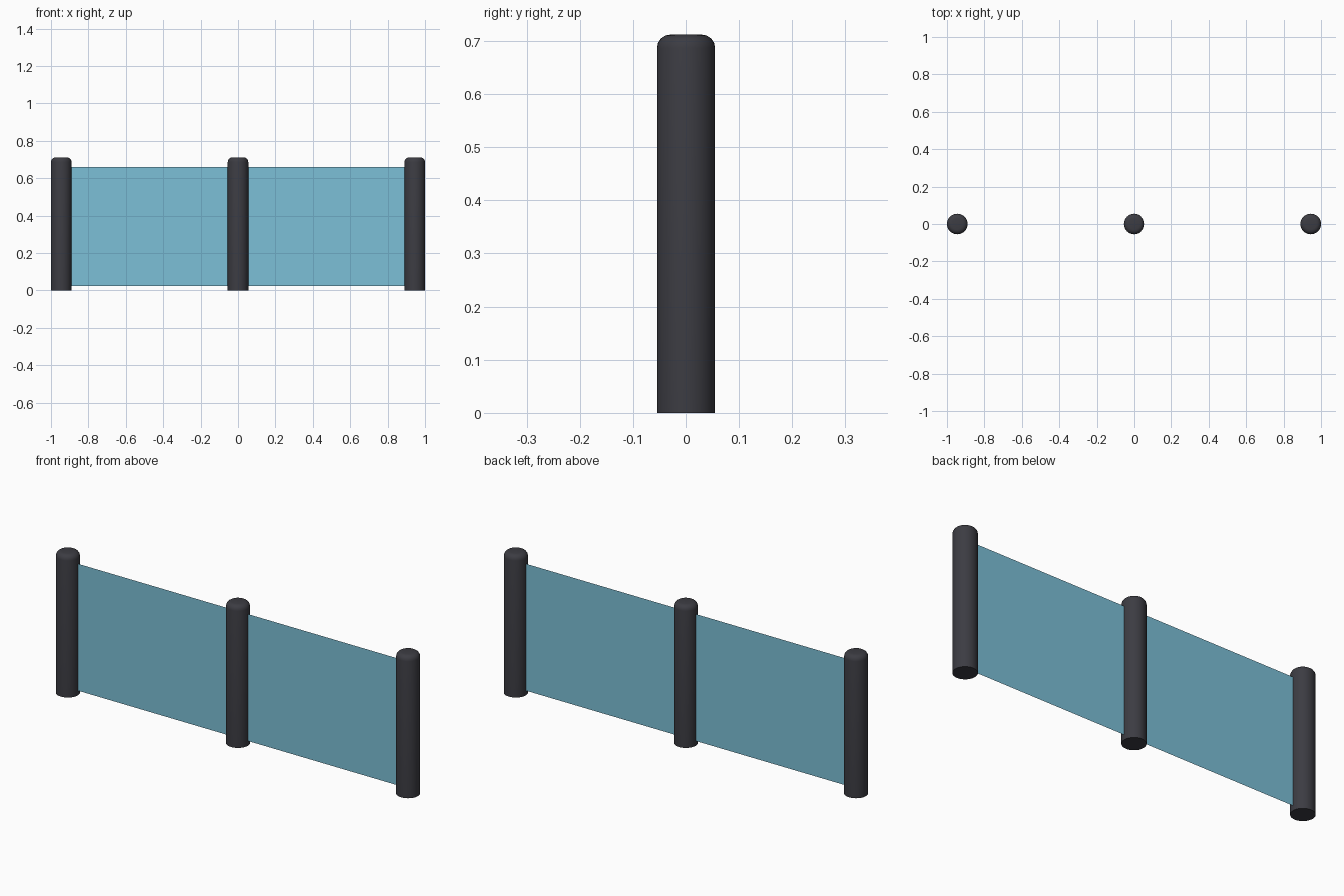
import bpy, bmesh, math

if "Cube" in bpy.data.objects:
    bpy.data.objects.remove(bpy.data.objects["Cube"])

POST_X = 0.945      # centre of the outer posts
R = 0.055           # post radius
H = 0.712           # post height


def material(name, rgb):
    m = bpy.data.materials.new(name)
    m.diffuse_color = (*rgb, 1.0)
    m.use_nodes = True
    m.node_tree.nodes["Principled BSDF"].inputs["Base Color"].default_value = m.diffuse_color
    return m


dark = material("dark charcoal", (0.045, 0.045, 0.055))
blue = material("glass blue", (0.20, 0.525, 0.68))


def finish(name, bm, mat, loc):
    me = bpy.data.meshes.new(name)
    bm.to_mesh(me)
    bm.free()
    me.materials.append(mat)
    ob = bpy.data.objects.new(name, me)
    ob.location = loc
    bpy.context.collection.objects.link(ob)
    return ob


# Round post with a softened top rim
def post(name, x):
    bm = bmesh.new()
    bmesh.ops.create_cone(bm, cap_ends=True, segments=32, radius1=R, radius2=R, depth=H)
    rim = [e for e in bm.edges if all(v.co.z > 0 for v in e.verts)]
    bmesh.ops.bevel(bm, geom=rim, offset=0.025, segments=4, profile=0.5, affect='EDGES')
    ob = finish(name, bm, dark, (x, 0, H / 2))
    bpy.ops.object.select_all(action='DESELECT')
    ob.select_set(True)
    bpy.context.view_layer.objects.active = ob
    bpy.ops.object.shade_smooth_by_angle(angle=math.radians(40))


# Thin sheet between two neighbouring posts
def panel(name, x0, x1, z0=0.024, z1=0.661):
    bm = bmesh.new()
    corners = [(x0, z0), (x1, z0), (x1, z1), (x0, z1)]
    bm.faces.new([bm.verts.new((x, 0, z)) for x, z in corners])
    finish(name, bm, blue, (0, 0, 0))


for name, x in (("left_post", -POST_X), ("middle_post", 0), ("right_post", POST_X)):
    post(name, x)

inset = R - 0.005
panel("left_panel", -POST_X + inset, -inset)
panel("right_panel", inset, POST_X - inset)
